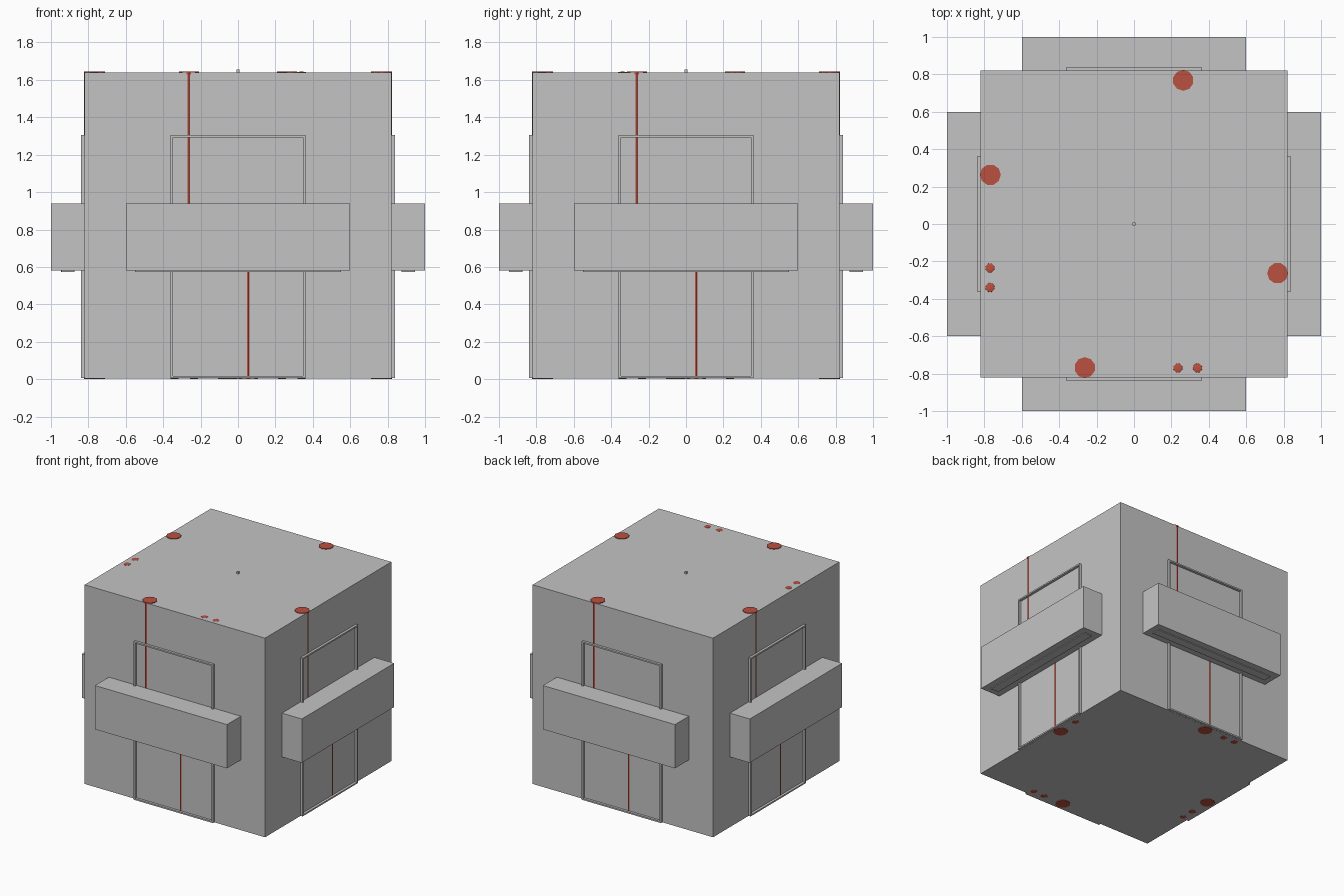
import bpy, math
from mathutils import Matrix

if "Cube" in bpy.data.objects:
    bpy.data.objects.remove(bpy.data.objects["Cube"])


def material(name, rgb):
    m = bpy.data.materials.new(name)
    m.diffuse_color = (*rgb, 1)
    m.use_nodes = True
    m.node_tree.nodes["Principled BSDF"].inputs["Base Color"].default_value = m.diffuse_color
    return m


GREY = material("light_grey", (0.55, 0.55, 0.55))
RED = material("brick_red", (0.50, 0.08, 0.052))
SIDES = ("front", "right", "back", "left")


def finish(name, mat, turn=0):
    """Name and colour the active object, and turn it to one of the four sides."""
    ob = bpy.context.object
    ob.name = name
    ob.data.materials.append(mat)
    ob.matrix_world = Matrix.Rotation(turn * math.pi / 2, 4, 'Z') @ ob.matrix_basis
    return ob


def box(name, lo, hi, mat=GREY, turn=0):
    bpy.ops.mesh.primitive_cube_add(size=1)
    ob = bpy.context.object
    ob.location = [(a + b) / 2 for a, b in zip(lo, hi)]
    ob.scale = [b - a for a, b in zip(lo, hi)]
    return finish(name, mat, turn)


def post(name, x, z0, z1, r, turn):
    # ten-sided post with one corner just breaking through the wall
    bpy.ops.mesh.primitive_cylinder_add(vertices=10, radius=r, depth=z1 - z0)
    ob = bpy.context.object
    ob.location = (x, -0.768, (z0 + z1) / 2)
    return finish(name, RED, turn)


def stud(name, x, z, turn):
    bpy.ops.mesh.primitive_uv_sphere_add(segments=12, ring_count=8, radius=0.025)
    bpy.ops.object.shade_smooth()
    ob = bpy.context.object
    ob.location = (x, -0.77, z)
    ob.scale = (1, 1, 0.16)
    return finish(name, RED, turn)


# Main cube and the tiny nub on its top
box("body", (-0.82, -0.82, 0.004), (0.82, 0.82, 1.64))
box("top_nub", (-0.009, -0.009, 1.64), (0.009, 0.009, 1.655))

for i, side in enumerate(SIDES):
    # Canopy box with a thin plate below
    box(side + "_canopy", (-0.6, -1.0, 0.58), (0.6, -0.82, 0.94), turn=i)
    box(side + "_canopy_plate", (-0.55, -0.945, 0.574), (0.55, -0.875, 0.58), turn=i)

    # Thin door frame standing proud of the wall
    for s, a, b in (("left", -0.36, -0.348), ("right", 0.348, 0.36)):
        box(f"{side}_frame_{s}", (a, -0.84, 0.005), (b, -0.82, 1.305), turn=i)
    for s, a, b in (("bottom", 0.005, 0.017), ("top", 1.293, 1.305)):
        box(f"{side}_frame_{s}", (-0.348, -0.84, a), (0.348, -0.82, b), turn=i)

    # Red posts: one to the top, one to the floor, with slightly wider ends
    post(side + "_upper_post", -0.263, 0.8, 1.64, 0.0545, i)
    post(side + "_upper_post_end", -0.263, 1.63, 1.645, 0.056, i)
    post(side + "_lower_post", 0.055, 0.004, 0.7, 0.0545, i)
    post(side + "_lower_post_end", 0.055, 0.0, 0.012, 0.056, i)

    # Small red studs, above on two sides, below on every side
    for n, x in enumerate((0.235, 0.34)):
        if side == "front":
            stud(f"{side}_top_stud_{n}", x, 1.64, i)
        if side == "left":
            stud(f"{side}_top_stud_{n}", x, 1.64, i)
            bpy.context.object.matrix_world = Matrix.Translation((-0.77, -x, 1.64)) @ \
                Matrix.Diagonal((1, 1, 0.16, 1))
        if side != "right" or n == 0:
            ob = stud(f"{side}_bottom_stud_{n}", x, 0.004, i)
            if side == "left":
                ob.matrix_world = Matrix.Translation((-0.77, -x, 0.004)) @ \
                    Matrix.Diagonal((1, 1, 0.16, 1))
